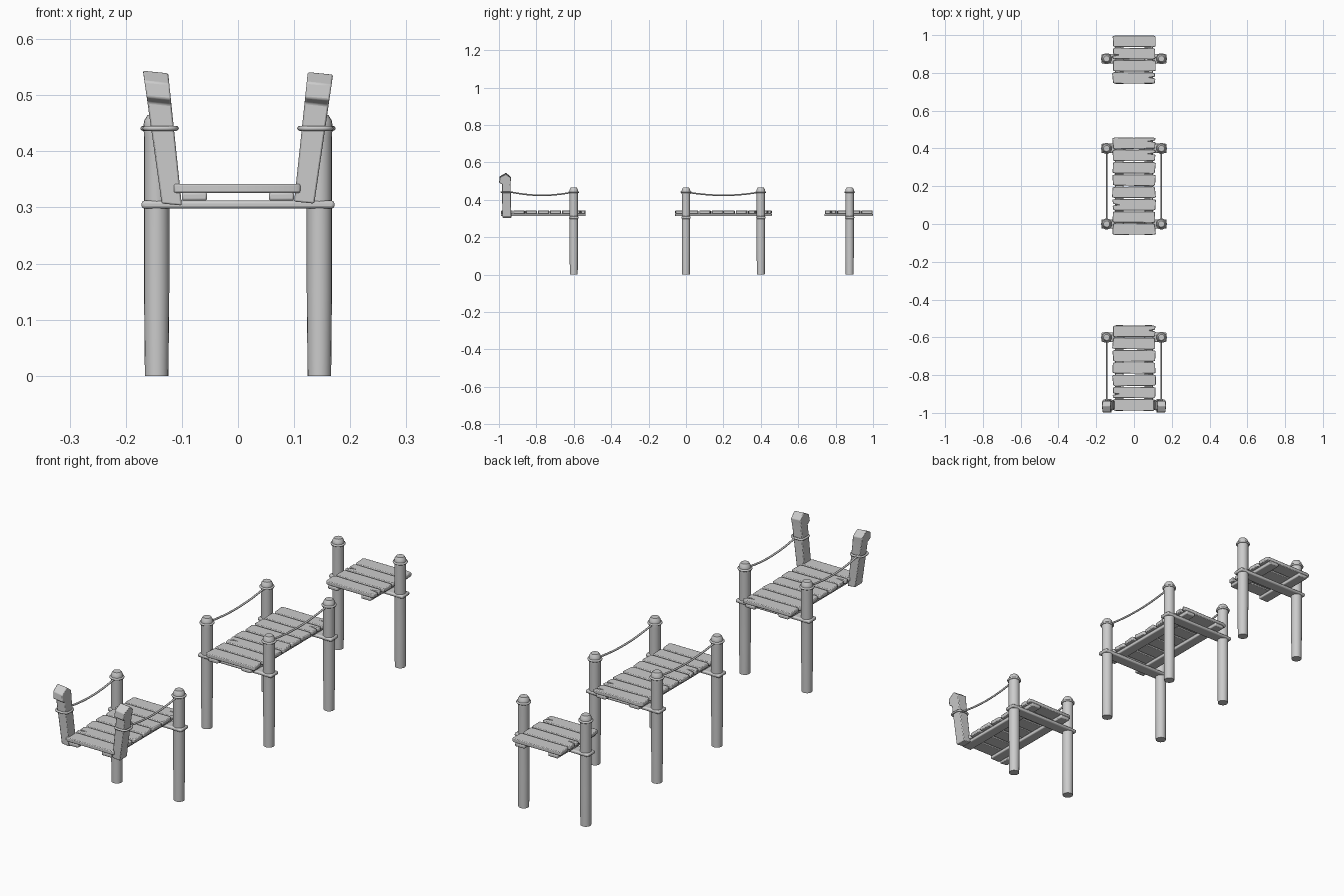
import bpy, bmesh, math, random
from mathutils import Matrix, Vector

if "Cube" in bpy.data.objects:
    bpy.data.objects.remove(bpy.data.objects["Cube"])

random.seed(4)


def finish(name, bm, bevel=0.0, angle=35):
    bmesh.ops.recalc_face_normals(bm, faces=bm.faces)
    me = bpy.data.meshes.new(name)
    bm.to_mesh(me)
    bm.free()
    ob = bpy.data.objects.new(name, me)
    bpy.context.collection.objects.link(ob)
    if bevel:
        m = ob.modifiers.new("bevel", 'BEVEL')
        m.width, m.segments, m.limit_method = bevel, 2, 'ANGLE'
    bpy.ops.object.select_all(action='DESELECT')
    ob.select_set(True)
    bpy.context.view_layer.objects.active = ob
    bpy.ops.object.shade_smooth_by_angle(angle=math.radians(angle))
    return ob


def box(name, x0, x1, y0, y1, z0, z1, bevel):
    bm = bmesh.new()
    bmesh.ops.create_cube(bm, size=1)
    for v in bm.verts:
        v.co = ((x0 + x1) / 2 + v.co.x * (x1 - x0), (y0 + y1) / 2 + v.co.y * (y1 - y0),
                (z0 + z1) / 2 + v.co.z * (z1 - z0))
    return finish(name, bm, bevel)


def extrude_outline(bm, pts, depth):
    f = bm.faces.new([bm.verts.new(p) for p in pts])
    r = bmesh.ops.extrude_face_region(bm, geom=[f])
    bmesh.ops.translate(bm, vec=depth, verts=[g for g in r['geom'] if isinstance(g, bmesh.types.BMVert)])


def post(x, y):
    # round post with a domed cap, made from a lathed profile
    prof = [(0.021, 0), (0.0225, 0.15), (0.0225, 0.425), (0.0235, 0.446), (0.022, 0.455), (0.016, 0.465)]
    bm = bmesh.new()
    n = 20
    rings = [[bm.verts.new((x + r * math.cos(i * math.tau / n), y + r * math.sin(i * math.tau / n), z))
              for i in range(n)] for r, z in prof]
    for a, b in zip(rings, rings[1:]):
        for i in range(n):
            bm.faces.new((a[i], a[(i + 1) % n], b[(i + 1) % n], b[i]))
    bm.faces.new(rings[0])
    bm.faces.new(rings[-1])
    finish("post", bm)


def tube(name, pts, radius, closed=False):
    cu = bpy.data.curves.new(name, 'CURVE')
    cu.dimensions = '3D'
    cu.bevel_depth, cu.bevel_resolution, cu.use_fill_caps = radius, 2, True
    sp = cu.splines.new('POLY')
    sp.points.add(len(pts) - 1)
    for p, c in zip(sp.points, pts):
        p.co = (*c, 1)
    sp.use_cyclic_u = closed
    ob = bpy.data.objects.new(name, cu)
    bpy.context.collection.objects.link(ob)


def ring(x, y, z, r, minor=0.0045, power=1.0):
    # power below 1 squares the loop so it hugs a square post
    pts = []
    for i in range(28):
        c, s = math.cos(i * math.tau / 28), math.sin(i * math.tau / 28)
        pts.append((x + r * math.copysign(abs(c) ** power, c), y + r * math.copysign(abs(s) ** power, s), z))
    tube("rope_loop", pts, minor, True)


def rope(x, y0, y1):
    n = 14
    pts = []
    for i in range(n + 1):
        t = i / n
        pts.append((x, y0 + (y1 - y0) * t, 0.442 - 0.018 * 4 * t * (1 - t)))
    tube("hand_rope", pts, 0.004)


def plank(y, width, notch):
    # deck board with uneven corners and an optional split at one end
    j = lambda a: random.uniform(-a, a)
    h = width / 2
    L = 0.113
    z = 0.326
    right = [(L + j(.003), y - h + .004), (L + j(.003), y + h - .004)]
    if notch:
        c = y + j(.01)
        right[1:1] = [(L, c - .004), (L - 0.028, c + .001), (L - .003, c + .005)]
    pts = [(-L + .012, y - h + j(.002)), (0, y - h + j(.001)), (L - .012, y - h + j(.002))] + right + \
          [(L - .012, y + h + j(.002)), (0, y + h + j(.001)), (-L + .012, y + h + j(.002)),
           (-L + j(.003), y + h - .004), (-L + j(.003), y - h + .004)]
    if notch < 0:
        pts = [(-px, py) for px, py in pts]
    bm = bmesh.new()
    extrude_outline(bm, [(px, py, z) for px, py in pts], Vector((0, 0, 0.016)))
    bmesh.ops.rotate(bm, cent=(0, y, z), matrix=Matrix.Rotation(j(.008), 3, 'Z'), verts=bm.verts)
    finish("deck_plank", bm, 0.003)


def section(y0, y1, count, post_ys, notches):
    pitch = (y1 - y0) / count
    for i in range(count):
        plank(y0 + pitch * (i + .5), pitch - 0.005, notches.get(i, 0))
    for s in (-1, 1):
        a, b = sorted((s * 0.055, s * 0.1))
        box("stringer", a, b, y0 + .001, y1 - .001, 0.312, 0.327, 0.004)
    for y in post_ys:
        box("cross_beam", -0.172, 0.172, y - .025, y + .025, 0.298, 0.312, 0.005)
        for s in (-1, 1):
            post(s * 0.145, y)
            ring(s * 0.145, y, 0.441, 0.0245)


# three deck sections
section(-0.99, -0.535, 7, [-0.6], {1: -1, 6: 1})
section(-0.06, 0.46, 8, [0.0, 0.4], {2: -1, 6: 1, 7: 1})
section(0.74, 1.0, 4, [0.875], {0: 1, 2: -1})

# carved entrance posts: side profile extruded across, then leaned outward
profile = [(-.982, .307), (-.983, .485), (-.999, .494), (-.996, .522), (-.963, .541),
           (-.936, .52), (-.938, .485), (-.934, .307)]
for s in (-1, 1):
    bm = bmesh.new()
    extrude_outline(bm, [(-0.018, y, z) for y, z in profile], Vector((0.036, 0, 0)))
    for v in bm.verts:
        t = (v.co.z - .307) / .234
        v.co.x = v.co.x * (1 + .25 * t) + s * (0.118 + 0.029 * t)
        v.co.z -= s * (v.co.x - s * 0.135) * s * 0.1
    finish("carved_entrance_post", bm, 0.003)
    ring(s * 0.138, -0.959, 0.441, 0.028, power=0.6)
    rope(s * 0.145, -0.94, -0.6)
    rope(s * 0.145, 0.0, 0.4)
